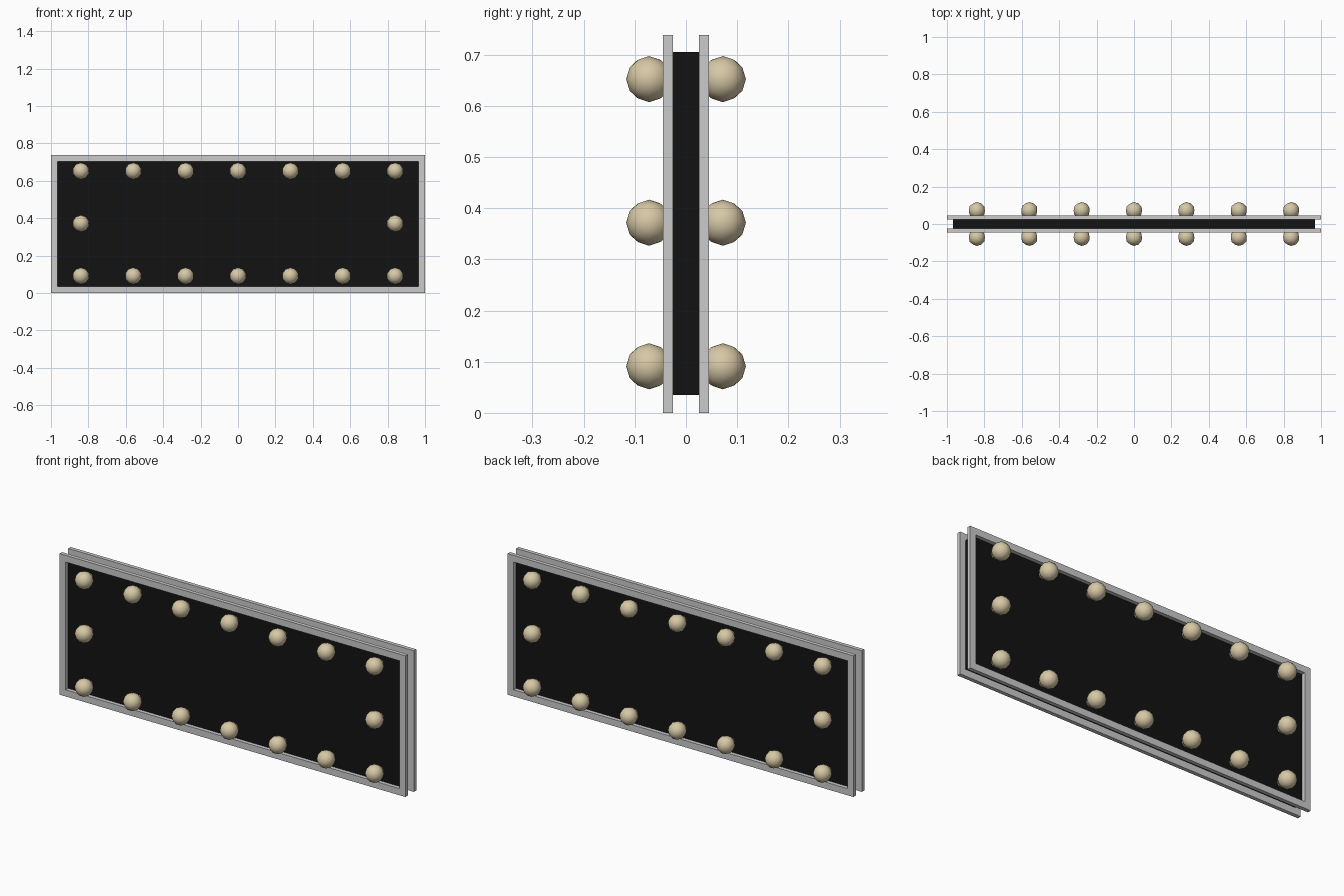
import bpy, bmesh
from mathutils import Matrix
from math import pi, radians

if "Cube" in bpy.data.objects:
    bpy.data.objects.remove(bpy.data.objects["Cube"])

def material(name, c):
    m = bpy.data.materials.new(name)
    m.diffuse_color = (*c, 1)
    m.use_nodes = True
    m.node_tree.nodes["Principled BSDF"].inputs["Base Color"].default_value = m.diffuse_color
    return m

BLACK = material("black", (0.006, 0.006, 0.006))
CREAM = material("cream", (0.68, 0.58, 0.38))

def finish(name, bm, mat=None, smooth=False):
    me = bpy.data.meshes.new(name)
    bmesh.ops.recalc_face_normals(bm, faces=bm.faces)
    bm.to_mesh(me)
    bm.free()
    ob = bpy.data.objects.new(name, me)
    bpy.context.collection.objects.link(ob)
    if mat:
        me.materials.append(mat)
    if smooth:
        me.polygons.foreach_set("use_smooth", [True] * len(me.polygons))
    return ob

# dark sign panel
bm = bmesh.new()
bmesh.ops.create_cube(bm, size=1, matrix=Matrix.Translation((0, 0, 0.37)) @ Matrix.Diagonal((1.934, 0.05, 0.67, 1)))
finish("sign_panel", bm, BLACK)

# rectangular rim on each side
def rim(name, y0, y1):
    bm = bmesh.new()
    loops = []
    for y in (y0, y1):
        for i in (0, 0.035):
            loops.append([bm.verts.new((x, y, z)) for x, z in
                          ((-1 + i, i), (1 - i, i), (1 - i, 0.738 - i), (-1 + i, 0.738 - i))])
    ao, ai, bo, bi = loops
    for p, q in ((ao, ai), (ai, bi), (bi, bo), (bo, ao)):
        for k in range(4):
            n = (k + 1) % 4
            bm.faces.new((p[k], p[n], q[n], q[k]))
    finish(name, bm)

rim("front_rim", -0.045, -0.025)
rim("back_rim", 0.025, 0.045)

# marquee bulbs with small sockets around the border
spots = [(i * 0.28, z) for i in range(-3, 4) for z in (0.091, 0.652)] + [(-0.84, 0.3715), (0.84, 0.3715)]
for side, s in (("front", -1), ("back", 1)):
    bulbs, sockets = bmesh.new(), bmesh.new()
    for x, z in spots:
        bmesh.ops.create_icosphere(bulbs, subdivisions=2, radius=0.045,
                                   matrix=Matrix.Translation((x, s * 0.072, z)) @ Matrix.Rotation(-s * pi / 2, 4, 'X'))
        bmesh.ops.create_cone(sockets, cap_ends=True, segments=10, radius1=0.02, radius2=0.02, depth=0.02,
                              matrix=Matrix.Translation((x, s * 0.033, z)) @ Matrix.Rotation(pi / 2, 4, 'X'))
    finish(side + "_bulbs", bulbs, CREAM, True)
    finish(side + "_sockets", sockets, CREAM)
